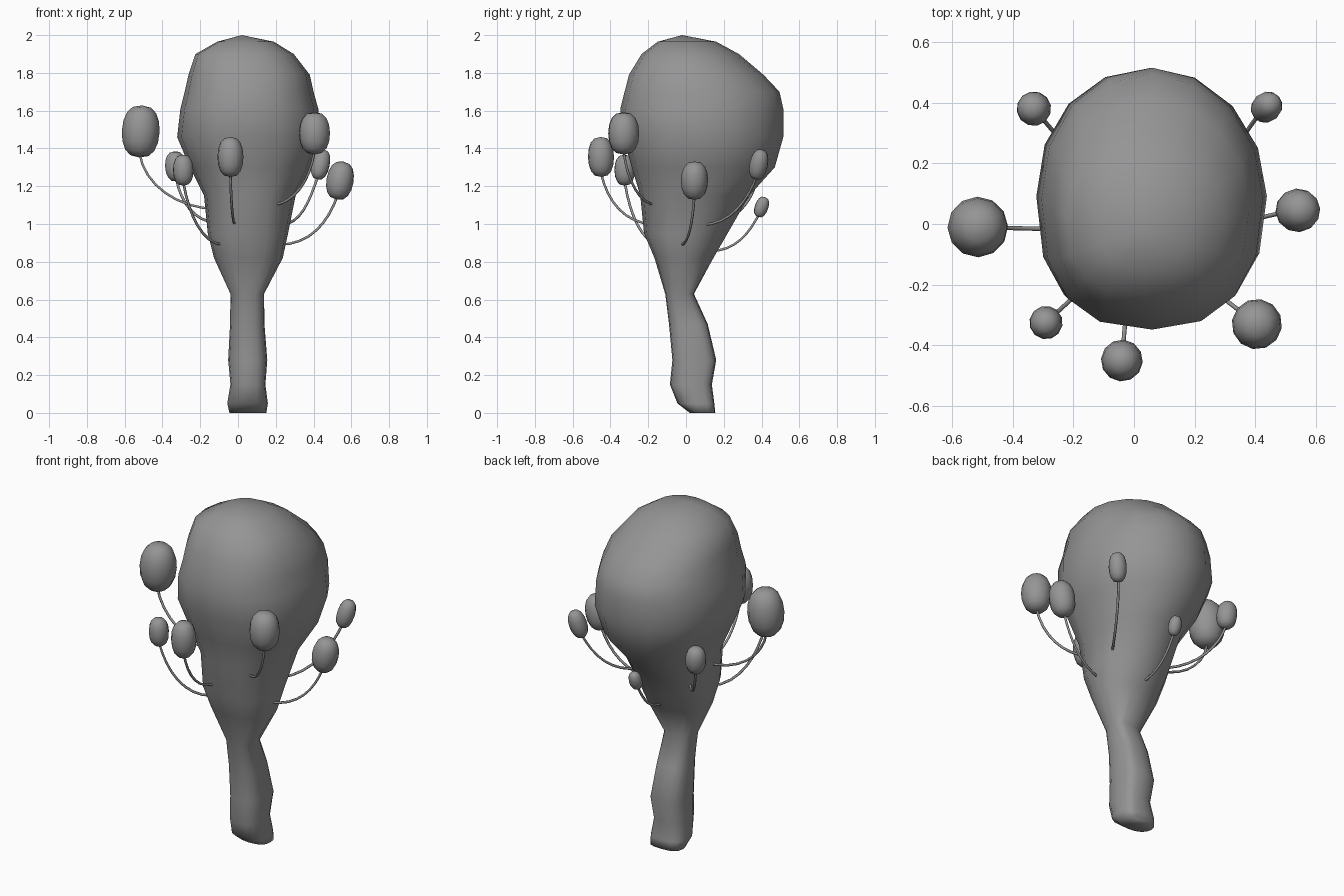
import bpy, bmesh
from math import sin, cos, pi, radians, copysign, atan2
from mathutils import Vector, Matrix

if "Cube" in bpy.data.objects:
    bpy.data.objects.remove(bpy.data.objects["Cube"])

# Dark grey used on every part
grey = bpy.data.materials.new("dark_grey")
grey.diffuse_color = (0.3, 0.3, 0.3, 1)
grey.use_nodes = True
grey.node_tree.nodes["Principled BSDF"].inputs["Base Color"].default_value = grey.diffuse_color


def finish(bm, name):
    bmesh.ops.recalc_face_normals(bm, faces=bm.faces)
    for f in bm.faces:
        f.smooth = True
    me = bpy.data.meshes.new(name)
    bm.to_mesh(me)
    bm.free()
    me.materials.append(grey)
    ob = bpy.data.objects.new(name, me)
    bpy.context.collection.objects.link(ob)
    return ob


def spow(v, p):
    return copysign(abs(v) ** p, v)


# Bulbous body on a bent stalk: z, x min, x max, y min, y max of each ring
RINGS = [
    (0.00, -0.045, 0.15, 0.02, 0.155),
    (0.05, -0.057, 0.158, -0.045, 0.15),
    (0.15, -0.04, 0.145, -0.085, 0.137),
    (0.28, -0.052, 0.155, -0.072, 0.16),
    (0.47, -0.042, 0.14, -0.09, 0.115),
    (0.63, -0.04, 0.138, -0.11, 0.042),
    (0.82, -0.127, 0.237, -0.167, 0.145),
    (0.95, -0.16, 0.265, -0.222, 0.22),
    (1.15, -0.18, 0.305, -0.242, 0.335),
    (1.30, -0.255, 0.385, -0.287, 0.47),
    (1.46, -0.322, 0.438, -0.332, 0.515),
    (1.61, -0.305, 0.425, -0.348, 0.515),
    (1.70, -0.282, 0.40, -0.325, 0.495),
    (1.79, -0.262, 0.38, -0.302, 0.41),
    (1.90, -0.225, 0.295, -0.235, 0.28),
    (1.965, -0.11, 0.19, -0.15, 0.16),
]
SIDES = 16
bm = bmesh.new()
loops = []
for z, xa, xb, ya, yb in RINGS:
    cx, cy, rx, ry = (xa + xb) / 2, (ya + yb) / 2, (xb - xa) / 2, (yb - ya) / 2
    # squareness per quarter: back right, back left, front left, front right
    square = (0.6, 0.75, 0.95, 0.75) if z < 0.7 else (1.02, 0.95, 0.78, 0.85)
    loop = []
    for i in range(SIDES):
        p = square[i * 4 // SIDES]
        a = 2 * pi * i / SIDES
        c, s = round(cos(a), 6), round(sin(a), 6)
        loop.append(bm.verts.new((cx + rx * spow(c, p), cy + ry * spow(s, p), z)))
    loops.append(loop)
for a, b in zip(loops, loops[1:]):
    for i in range(SIDES):
        j = (i + 1) % SIDES
        bm.faces.new((a[i], a[j], b[j], b[i]))
bm.faces.new(loops[0])
top = bm.verts.new((0.02, -0.02, 2.0))
for i in range(SIDES):
    bm.faces.new((loops[-1][i], loops[-1][(i + 1) % SIDES], top))
finish(bm, "body")


# Rounded, slightly barrel-shaped bud, leaning outward
def bud(name, c, r, h, lean):
    bm = bmesh.new()
    bmesh.ops.create_uvsphere(bm, u_segments=12, v_segments=8, radius=1)
    for v in bm.verts:
        flat = Vector((v.co.x, v.co.y, 0))
        if flat.length > 0.01:
            flat *= flat.length ** -0.25
        v.co = (flat.x, flat.y, spow(v.co.z, 0.95))
    yaw = atan2(c[1], c[0])
    m = (Matrix.Translation(c) @ Matrix.Rotation(yaw, 4, 'Z')
         @ Matrix.Rotation(radians(lean), 4, 'Y') @ Matrix.Diagonal((r, r, h, 1)))
    bmesh.ops.transform(bm, matrix=m, verts=bm.verts)
    finish(bm, name)


# Thin stem: leaves the body sideways and curves up into the bud
def stem(name, root, c, h, lean):
    root, c = Vector(root), Vector(c)
    out = Vector((c.x - root.x, c.y - root.y, 0))
    axis = Vector((c.x, c.y, 0)).normalized() * sin(radians(lean))
    axis.z = cos(radians(lean))
    end = c - axis * h * 0.85
    cu = bpy.data.curves.new(name, 'CURVE')
    cu.dimensions = '3D'
    cu.bevel_depth = 0.007
    cu.bevel_resolution = 1
    cu.resolution_u = 8
    cu.materials.append(grey)
    sp = cu.splines.new('BEZIER')
    sp.bezier_points.add(1)
    p, q = sp.bezier_points
    inner = root - out.normalized() * 0.05
    p.co, p.handle_left, p.handle_right = inner, inner - out * 0.2, root + out * 0.45
    up = (axis + out.normalized() * 0.2) * (c.z - root.z) * 0.4
    q.co, q.handle_left, q.handle_right = end, end - up, end + up
    ob = bpy.data.objects.new(name, cu)
    bpy.context.collection.objects.link(ob)


# Bud centre, radius, half height, lean, stem root
BUDS = [
    ((-0.515, -0.01, 1.49), 0.1, 0.138, -3, (-0.16, -0.02, 1.08)),
    ((-0.33, 0.38, 1.305), 0.057, 0.08, 5, (-0.15, 0.17, 1.01)),
    ((-0.29, -0.325, 1.285), 0.055, 0.082, 2, (-0.11, -0.16, 0.89)),
    ((-0.04, -0.45, 1.355), 0.069, 0.106, 1, (-0.02, -0.22, 1.0)),
    ((0.405, -0.33, 1.48), 0.083, 0.112, 0, (0.21, -0.18, 1.10)),
    ((0.54, 0.045, 1.23), 0.072, 0.102, 10, (0.26, -0.015, 0.89)),
    ((0.437, 0.385, 1.315), 0.049, 0.082, 17, (0.25, 0.12, 0.995)),
    ((0.05, 0.40, 1.09), 0.036, 0.056, 20, (0.055, 0.165, 0.855)),
]
for n, (c, r, h, lean, root) in enumerate(BUDS, 1):
    bud(f"bud_{n}", c, r, h, lean)
    stem(f"stem_{n}", root, c, h, lean)
